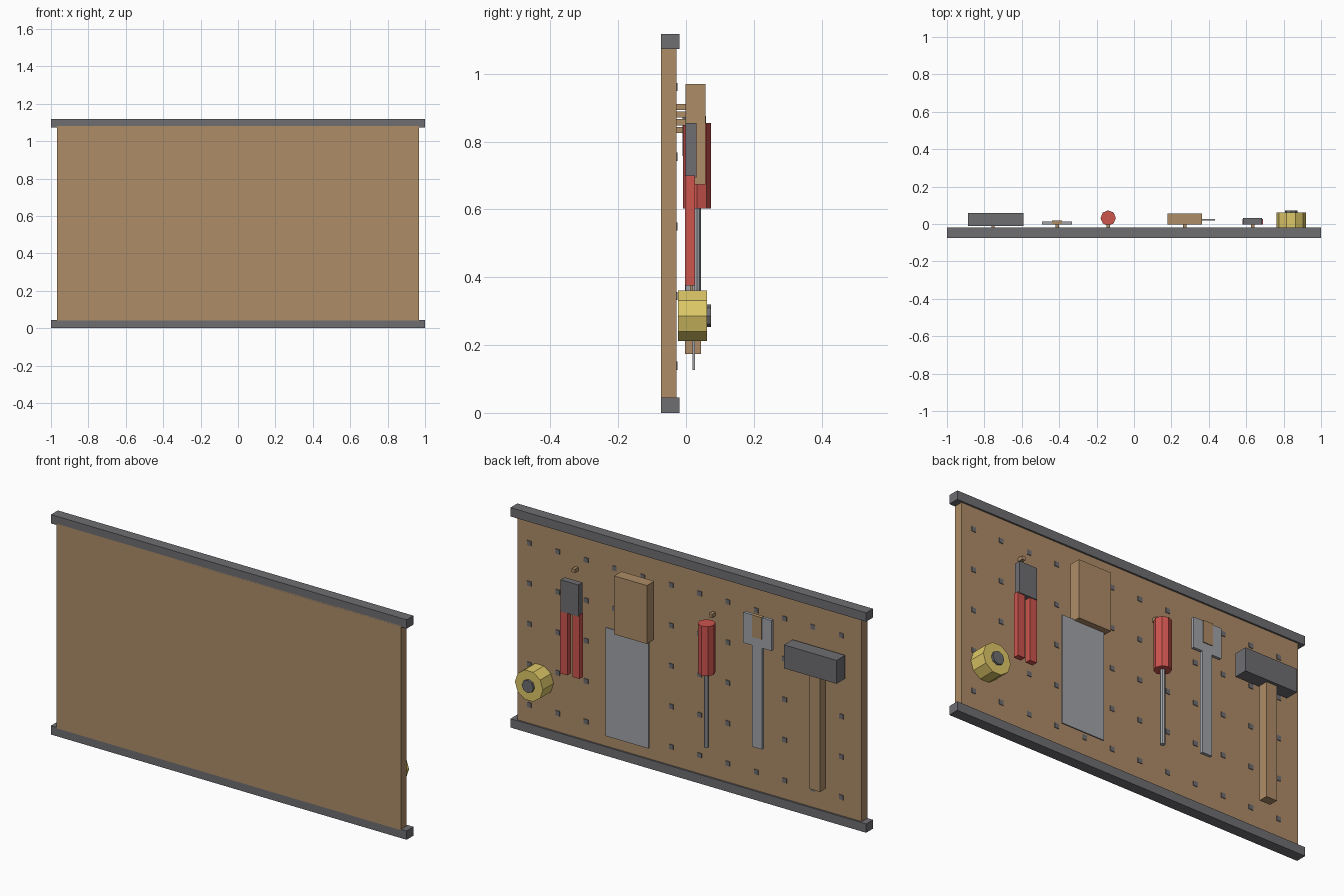
import bpy, bmesh, math
from mathutils import Matrix, Vector

if "Cube" in bpy.data.objects:
    bpy.data.objects.remove(bpy.data.objects["Cube"])


def material(name, rgb):
    m = bpy.data.materials.new(name)
    m.diffuse_color = (*rgb, 1.0)
    m.use_nodes = True
    m.node_tree.nodes["Principled BSDF"].inputs["Base Color"].default_value = m.diffuse_color
    return m


WOOD = material("wood", (0.42, 0.262, 0.136))
DARK = material("dark_grey", (0.156, 0.156, 0.171))
STEEL = material("steel", (0.355, 0.37, 0.395))
RED = material("red_grip", (0.61, 0.089, 0.076))
YELLOW = material("yellow_tape", (0.73, 0.578, 0.138))


def finish(name, bm, mat):
    mesh = bpy.data.meshes.new(name)
    bm.to_mesh(mesh)
    bm.free()
    mesh.materials.append(mat)
    obj = bpy.data.objects.new(name, mesh)
    bpy.context.collection.objects.link(obj)
    return obj


def add_box(bm, x, y, z):
    """Box from (min, max) ranges on each axis."""
    centre = Vector([(a + b) / 2 for a, b in (x, y, z)])
    size = [b - a for a, b in (x, y, z)]
    bmesh.ops.create_cube(bm, size=1, matrix=Matrix.Translation(centre) @ Matrix.Diagonal((*size, 1)))


def box(name, x, y, z, mat):
    bm = bmesh.new()
    add_box(bm, x, y, z)
    return finish(name, bm, mat)


def prism(name, centre, radius, depth, sides, mat, along_y=False, turn=0):
    bm = bmesh.new()
    rot = Matrix.Rotation(math.radians(90), 4, 'X') if along_y else Matrix.Identity(4)
    spin = Matrix.Rotation(math.radians(turn), 4, 'Z')
    bmesh.ops.create_cone(bm, cap_ends=True, segments=sides, radius1=radius, radius2=radius,
                          depth=depth, matrix=Matrix.Translation(centre) @ rot @ spin)
    return finish(name, bm, mat)


# Board and its two rails
FACE = -0.028
box("board", (-0.968, 0.968), (-0.074, FACE), (0.04, 1.08), WOOD)
box("bottom_rail", (-1, 1), (-0.074, -0.019), (0, 0.045), DARK)
box("top_rail", (-1, 1), (-0.074, -0.019), (1.073, 1.118), DARK)

# Grid of peg holes as thin dark plates
bm = bmesh.new()
h = 0.012
for i in range(12):
    for j in range(5):
        cx, cz = 0.9 - 0.1595 * i, 0.139 + 0.2055 * j
        add_box(bm, (cx - h, cx + h), (FACE - 0.004, FACE + 0.003), (cz - h, cz + h))
finish("peg_holes", bm, DARK)

# Hanging pegs
for tool, px, pz in (("hammer", -0.754, 0.834), ("wrench", -0.411, 0.902),
                     ("screwdriver", -0.138, 0.88), ("saw", 0.272, 0.857),
                     ("pliers", 0.634, 0.902)):
    box(tool + "_peg", (px - 0.009, px + 0.009), (-0.035, 0.0), (pz - 0.009, pz + 0.009), WOOD)

# Hammer
box("hammer_handle", (-0.785, -0.725), (-0.003, 0.044), (0.174, 0.77), WOOD)
box("hammer_head", (-0.888, -0.592), (-0.01, 0.059), (0.757, 0.876), DARK)

# Wrench with a wooden block filling its jaw
box("wrench_shaft", (-0.438, -0.382), (-0.002, 0.014), (0.285, 0.81), STEEL)
box("wrench_head", (-0.491, -0.331), (-0.002, 0.014), (0.80, 0.955), STEEL)
box("wrench_jaw_gap", (-0.438, -0.384), (-0.001, 0.018), (0.845, 0.957), WOOD)

# Screwdriver
prism("screwdriver_grip", (-0.138, 0.032, 0.729), 0.041, 0.252, 8, RED)
prism("screwdriver_shaft", (-0.138, 0.032, 0.42), 0.012, 0.39, 8, STEEL)

# Saw with an offset blade
box("saw_handle", (0.18, 0.364), (-0.002, 0.057), (0.673, 0.97), WOOD)
box("saw_blade", (0.193, 0.434), (0.019, 0.026), (0.126, 0.677), STEEL)

# Pliers
box("pliers_jaws", (0.584, 0.684), (-0.002, 0.031), (0.694, 0.855), DARK)
for side, name in ((-1, "pliers_grip_inner"), (1, "pliers_grip_outer")):
    xs = sorted((0.635 + side * 0.014, 0.635 + side * 0.054))
    box(name, xs, (-0.003, 0.026), (0.376, 0.7), RED)

# Tape roll with its hub
prism("tape_roll", (0.84, 0.019, 0.286), 0.0785, 0.086, 10, YELLOW, True, 90)
prism("tape_hub", (0.84, 0.026, 0.286), 0.033, 0.094, 8, DARK, True)
